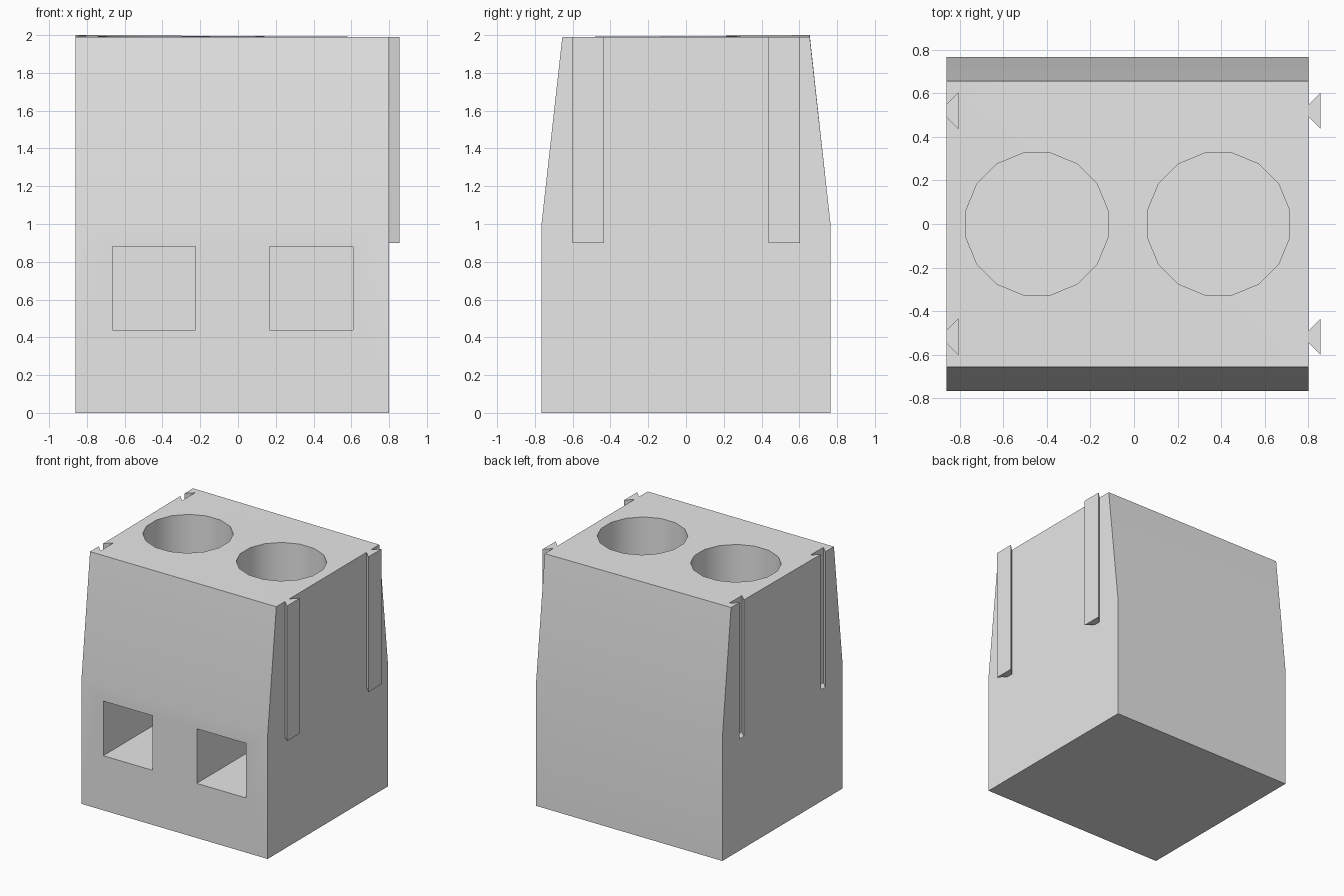
import bpy, bmesh, math
from mathutils import Vector

if "Cube" in bpy.data.objects:
    bpy.data.objects.remove(bpy.data.objects["Cube"], do_unlink=True)

grey = bpy.data.materials.new("plain_grey")
grey.use_nodes = True
grey.diffuse_color = (0.8, 0.8, 0.8, 1)
grey.node_tree.nodes["Principled BSDF"].inputs["Base Color"].default_value = (0.8, 0.8, 0.8, 1)

LEFT, RIGHT = -0.86, 0.80
TOP = 1.99
HOLE_X = (-0.445, 0.388)
RAIL_Y = (-0.517, 0.52)


def prism(name, points, offset):
    """Extrude a closed outline of 3D points along an offset."""
    bm = bmesh.new()
    face = bm.faces.new([bm.verts.new(p) for p in points])
    new = bmesh.ops.extrude_face_region(bm, geom=[face])["geom"]
    verts = [v for v in new if isinstance(v, bmesh.types.BMVert)]
    bmesh.ops.translate(bm, verts=verts, vec=offset)
    bmesh.ops.recalc_face_normals(bm, faces=bm.faces)
    mesh = bpy.data.meshes.new(name)
    bm.to_mesh(mesh)
    bm.free()
    mesh.materials.append(grey)
    obj = bpy.data.objects.new(name, mesh)
    bpy.context.collection.objects.link(obj)
    return obj


def dovetail(name, x, y, top):
    """Upright bar that widens towards +x."""
    outline = [(0, -0.027), (0.056, -0.083), (0.056, 0.083), (0, 0.027)]
    return prism(name, [(x + a, y + b, 0.9) for a, b in outline], (0, 0, top - 0.9))


def cut(target, cutter):
    cutter.hide_render = True
    mod = target.modifiers.new("cut", "BOOLEAN")
    mod.operation, mod.solver, mod.object = "DIFFERENCE", "EXACT", cutter
    bpy.context.view_layer.objects.active = target
    bpy.ops.object.modifier_apply(modifier=mod.name)
    bpy.data.objects.remove(cutter, do_unlink=True)


# Housing with tapered upper half
side = [(-0.765, 0), (0.765, 0), (0.765, 1), (0.655, TOP), (-0.655, TOP), (-0.765, 1)]
housing = prism("housing", [(LEFT, y, z) for y, z in side], (RIGHT - LEFT, 0, 0))

# Slightly raised back corner, with the top split along its diagonal
bm = bmesh.new()
bm.from_mesh(housing.data)
top = [v for v in bm.verts if v.co.z > 1.5]
raised = next(v for v in top if v.co.x < 0 < v.co.y)
opposite = next(v for v in top if v.co.y < 0 < v.co.x)
bmesh.ops.connect_verts(bm, verts=[raised, opposite])
raised.co.z = 2.0
bm.to_mesh(housing.data)
bm.free()

# Round screw wells and square wire openings
for x in HOLE_X:
    ring = [math.radians(22.5 * (i + 0.5)) for i in range(16)]
    well = [(x + 0.331 * math.cos(a), 0.331 * math.sin(a), 1.0) for a in ring]
    cut(housing, prism("well_cutter", well, (0, 0, 1.2)))
    square = [(x + 0.22 * i, -0.9, 0.66 + 0.22 * j)
              for i, j in ((-1, -1), (1, -1), (1, 1), (-1, 1))]
    cut(housing, prism("opening_cutter", square, (0, 1.13, 0)))

# Dovetail grooves on one side, matching rails on the other
parts = [housing]
for y, place in zip(RAIL_Y, ("front", "back")):
    cut(housing, dovetail("groove_cutter", LEFT - 0.0005, y, 2.2))
    parts.append(dovetail(place + "_rail", RIGHT, y, TOP))

bpy.ops.object.select_all(action="DESELECT")
for obj in parts:
    obj.select_set(True)
bpy.context.view_layer.objects.active = housing
bpy.ops.object.shade_smooth_by_angle(angle=math.radians(30))
